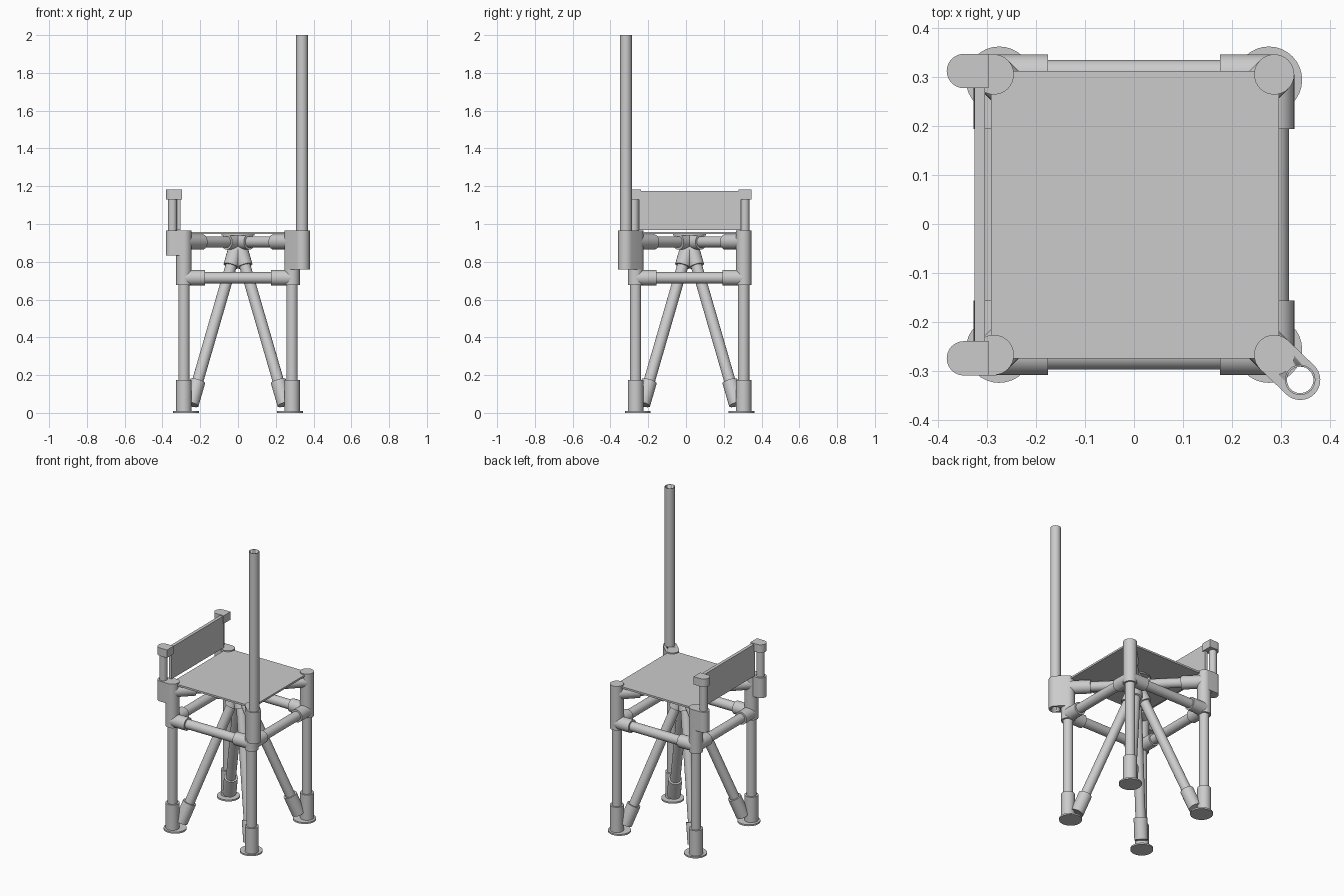
import bpy, bmesh, math
from mathutils import Vector

if "Cube" in bpy.data.objects:
    bpy.data.objects.remove(bpy.data.objects["Cube"], do_unlink=True)

grey = bpy.data.materials.new("plain_grey")
grey.use_nodes = True
grey.diffuse_color = (0.6, 0.6, 0.6, 1)
grey.node_tree.nodes["Principled BSDF"].inputs["Base Color"].default_value = (0.6, 0.6, 0.6, 1)

CY = 0.019           # frame centre along y
LEG = 0.286          # leg offset from the centre
R, JOINT = 0.030, 0.041   # tube and fitting radii
HUB = Vector((0, CY, 0.905))
SIDES = [(sx, sy) for sx in (-1, 1) for sy in (-1, 1)]


def finish(name, bm):
    bmesh.ops.recalc_face_normals(bm, faces=bm.faces)
    mesh = bpy.data.meshes.new(name)
    bm.to_mesh(mesh)
    bm.free()
    mesh.materials.append(grey)
    ob = bpy.data.objects.new(name, mesh)
    bpy.context.collection.objects.link(ob)
    bpy.ops.object.select_all(action='DESELECT')
    ob.select_set(True)
    bpy.context.view_layer.objects.active = ob
    bpy.ops.object.shade_smooth_by_angle(angle=math.radians(35))
    return ob


def tube(name, a, b, r):
    a, b = Vector(a), Vector(b)
    bm = bmesh.new()
    bmesh.ops.create_cone(bm, cap_ends=True, segments=32, radius1=r, radius2=r, depth=(b - a).length)
    bm.transform(Vector((0, 0, 1)).rotation_difference(b - a).to_matrix().to_4x4())
    bmesh.ops.translate(bm, verts=bm.verts, vec=(a + b) / 2)
    return finish(name, bm)


def box(name, lo, hi):
    bm = bmesh.new()
    bmesh.ops.create_cube(bm, size=1)
    for v in bm.verts:
        v.co = [hi[i] if v.co[i] > 0 else lo[i] for i in range(3)]
    return finish(name, bm)


def slot(name, a, b, ra, rb, z0, z1):
    """Upright block with a rounded end at a and at b (square at b if rb is 0)."""
    a, b = Vector(a), Vector(b)
    ang = math.atan2(b.y - a.y, b.x - a.x)
    pts = []
    for centre, r, start in ((a, ra, ang + math.pi / 2), (b, rb, ang - math.pi / 2)):
        if r:
            pts += [centre + r * Vector((math.cos(start + math.pi * i / 16), math.sin(start + math.pi * i / 16)))
                    for i in range(17)]
        else:
            side = Vector((-math.sin(ang), math.cos(ang))) * ra
            pts += [centre - side, centre + side]
    bm = bmesh.new()
    face = bm.faces.new([bm.verts.new((p.x, p.y, z0)) for p in pts])
    ext = bmesh.ops.extrude_face_region(bm, geom=[face], use_keep_orig=True)
    top = [g for g in ext["geom"] if isinstance(g, bmesh.types.BMVert)]
    bmesh.ops.translate(bm, verts=top, vec=(0, 0, z1 - z0))
    return finish(name, bm)


# Legs, feet, diagonal struts and spokes, repeated at each corner
for sx, sy in SIDES:
    tag = ("front_" if sy < 0 else "back_") + ("left" if sx > 0 else "right")

    def at(off, z):
        return Vector((sx * off, CY + sy * off, z))

    tube("foot_disc_" + tag, at(0.275, 0), at(0.275, 0.01), 0.068)
    tube("foot_socket_" + tag, at(LEG, 0.005), at(LEG, 0.175), JOINT)
    tube("leg_" + tag, at(LEG, 0.1), at(LEG, 0.75), R)
    tube("corner_post_" + tag, at(LEG, 0.677), at(LEG, 0.965), JOINT)

    base = at(0.262, 0)
    tube("strut_" + tag, base.lerp(HUB, 0.1), base.lerp(HUB, 0.92), R)
    tube("strut_foot_socket_" + tag, base.lerp(HUB, 0.05), base.lerp(HUB, 0.185), JOINT)
    tube("strut_hub_socket_" + tag, base.lerp(HUB, 0.86), HUB, JOINT)

    tube("spoke_" + tag, at(0.02, HUB.z), at(LEG, HUB.z), R)
    tube("spoke_socket_" + tag, at(0.19, HUB.z), at(LEG, HUB.z), JOINT)
    tube("hub_arm_" + tag, HUB, at(0.06, HUB.z), JOINT)

tube("hub_plate", (0, CY, 0.938), (0, CY, 0.946), 0.088)

# Lower rails with a socket at each end
RAIL_Z = 0.715
for s, across, along in ((-1, "right", "front"), (1, "left", "back")):
    y, x = CY + s * LEG, s * LEG
    tube("rail_" + along, (-LEG, y, RAIL_Z), (LEG, y, RAIL_Z), R)
    tube("rail_" + across, (x, CY - LEG, RAIL_Z), (x, CY + LEG, RAIL_Z), R)
    for e in (-1, 1):
        end = "_a" if e < 0 else "_b"
        tube("rail_socket_" + along + end, (e * LEG, y, RAIL_Z), (e * 0.175, y, RAIL_Z), JOINT)
        tube("rail_socket_" + across + end, (x, CY + e * LEG, RAIL_Z), (x, CY + e * 0.175, RAIL_Z), JOINT)

# Seat board
box("seat", (-0.292, CY - 0.293, 0.946), (0.296, CY + 0.293, 0.958))

# Backrest: brackets, uprights, caps and panel
for s, tag in ((-1, "front"), (1, "back")):
    p = (-0.347, CY + s * 0.293)
    slot("back_bracket_" + tag, p, (-0.28, p[1]), 0.035, 0, 0.833, 0.965)
    tube("back_upright_" + tag, (*p, 0.9), (*p, 1.15), 0.024)
    slot("back_cap_" + tag, p, (-0.297, p[1]), 0.035, 0, 1.13, 1.182)
box("back_panel", (-0.325, -0.25, 0.968), (-0.304, 0.29, 1.176))

# Tall hollow pole held by a sleeve on the front left corner
POLE = (0.339, -0.318)
sleeve = slot("pole_sleeve", POLE, (LEG, CY - LEG), JOINT, JOINT, 0.76, 0.965)
pole = tube("pole", (*POLE, 0.77), (*POLE, 2.0), 0.031)
bore = tube("pole_bore_cutter", (*POLE, 0.7), (*POLE, 2.1), 0.027)
for ob in (sleeve, pole):
    cut = ob.modifiers.new("bore", 'BOOLEAN')
    cut.operation = 'DIFFERENCE'
    cut.solver = 'EXACT'
    cut.object = bore
bore.hide_render = True
bore.hide_viewport = True
